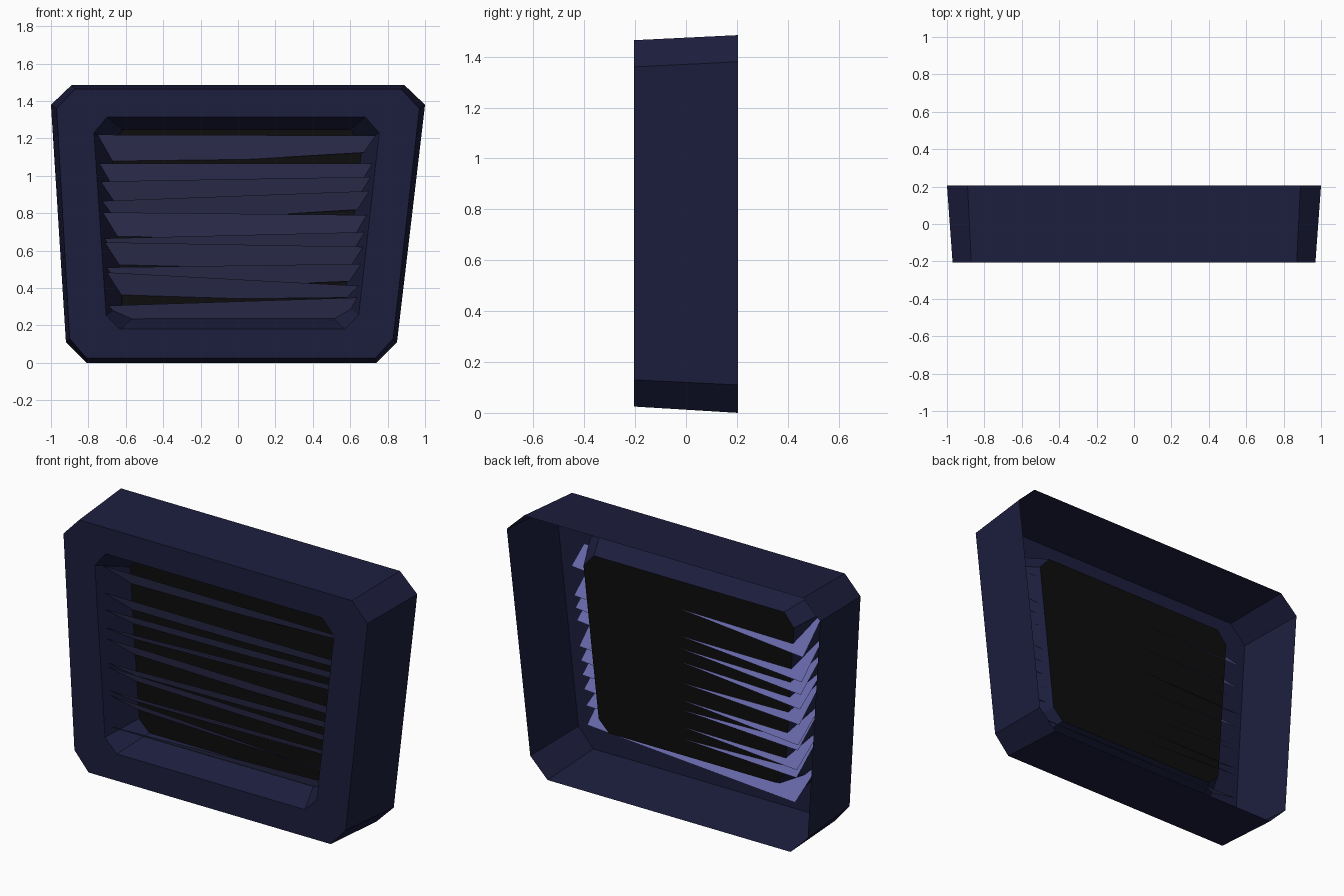
import bpy, bmesh

if "Cube" in bpy.data.objects:
    bpy.data.objects.remove(bpy.data.objects["Cube"])

def material(name, rgb):
    m = bpy.data.materials.new(name)
    m.diffuse_color = (*rgb, 1)
    m.use_nodes = True
    m.node_tree.nodes["Principled BSDF"].inputs["Base Color"].default_value = m.diffuse_color
    return m

def make(name, bm, mat):
    mesh = bpy.data.meshes.new(name)
    bm.to_mesh(mesh)
    bm.free()
    mesh.materials.append(mat)
    ob = bpy.data.objects.new(name, mesh)
    bpy.context.collection.objects.link(ob)
    return ob

def ring(bm, profile, y):
    return [bm.verts.new((x, y, z)) for x, z in profile]

def bridge(bm, a, b):
    for i in range(len(a)):
        j = (i + 1) % len(a)
        bm.faces.new((a[i], a[j], b[j], b[i]))

frame_mat = material("navy", (0.012, 0.013, 0.048))
slat_mat = material("lavender", (0.13, 0.13, 0.38))
panel_mat = material("black", (0.004, 0.004, 0.004))

# Chamfered trapezoid profiles (x, z), counter-clockwise seen from the front
outer_back = [(-.81, 0), (.74, 0), (.85, .11), (1, 1.38), (.89, 1.485),
              (-.89, 1.485), (-1, 1.38), (-.92, .11)]
outer_front = [(-.81, .025), (.735, .025), (.83, .13), (.97, 1.36), (.87, 1.465),
               (-.87, 1.465), (-.97, 1.36), (-.90, .13)]
opening = [(-.63, .18), (.57, .18), (.645, .255), (.755, 1.23), (.68, 1.315),
           (-.70, 1.315), (-.77, 1.23), (-.705, .255)]
inner = [(x * .88, .75 + (z - .75) * .88) for x, z in opening]
FRONT, BACK, PANEL = -.205, .205, -.015

# Housing: outer walls, front face and tapered recess, open at the back
bm = bmesh.new()
rings = [ring(bm, outer_back, BACK), ring(bm, outer_front, FRONT),
         ring(bm, opening, FRONT), ring(bm, inner, PANEL)]
for a, b in zip(rings, rings[1:]):
    bridge(bm, a, b)
make("housing", bm, frame_mat)

# Dark panel closing the recess
bm = bmesh.new()
bm.faces.new(ring(bm, inner, PANEL))
make("back_panel", bm, panel_mat)

# Uneven slats: (top left z, top right z, left height, right height)
slats = [(1.22, 1.215, .18, .085), (1.065, 1.065, .17, .10), (.97, .995, .15, .10),
         (.865, .92, .13, .095), (.805, .79, .16, .11), (.665, .70, .14, .10),
         (.645, .62, .15, .10), (.51, .53, .13, .09), (.485, .41, .15, .06),
         (.305, .35, .115, .11)]
for i, (zl, zr, hl, hr) in enumerate(slats):
    xl = -.71 - .055 * (zl - .25)
    xr = .655 + .115 * (zr - .25)
    bm = bmesh.new()
    pts = [(xl, -.165, zl), (xr, -.165, zr),
           (xr, -.05, zr - hr), (xl, .025, zl - hl)]
    bm.faces.new([bm.verts.new(p) for p in pts])
    make(f"slat_{i + 1}", bm, slat_mat)
